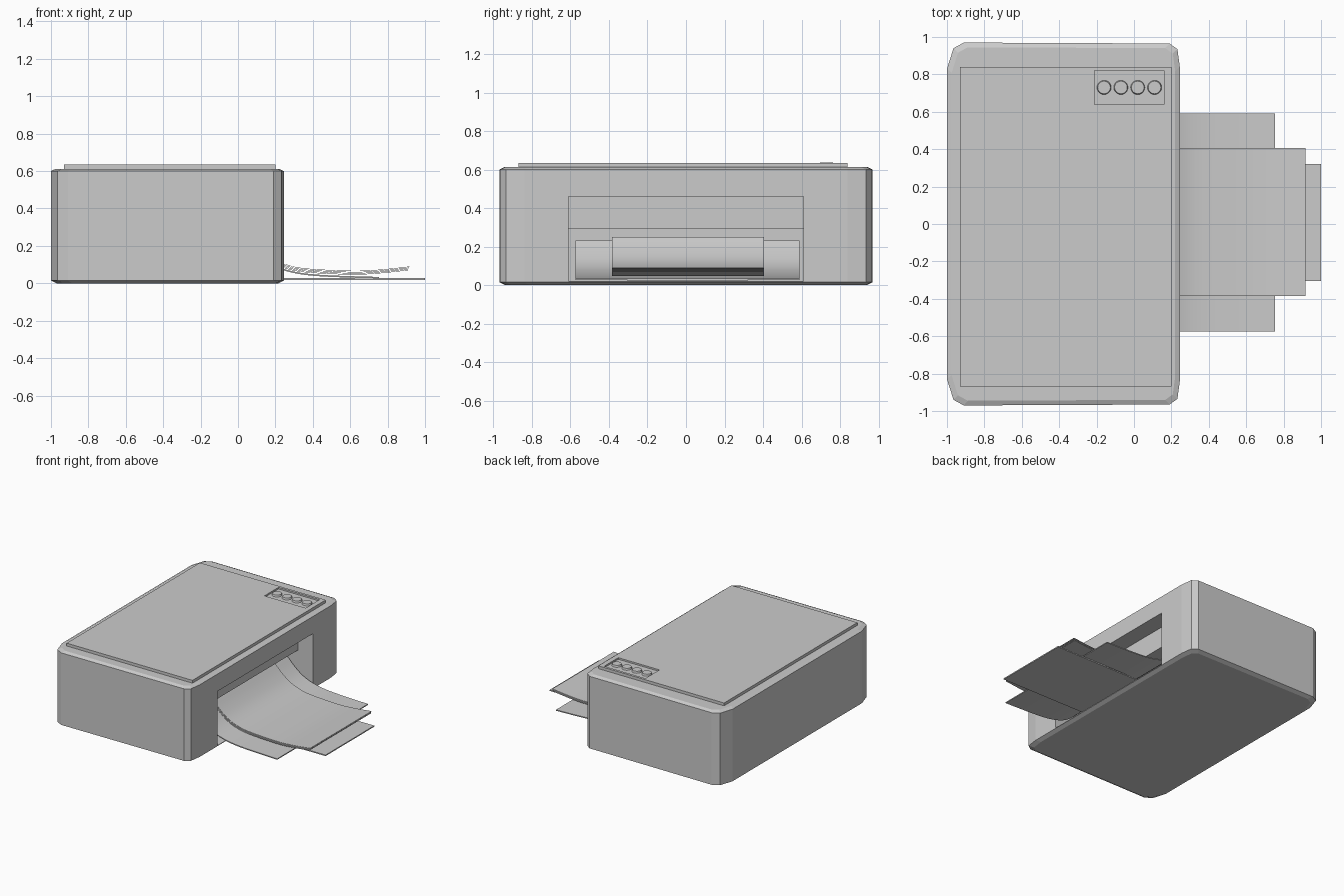
import bpy, bmesh
from mathutils import Vector

if "Cube" in bpy.data.objects:
    bpy.data.objects.remove(bpy.data.objects["Cube"])


def finish(name, bm, smooth=None):
    bmesh.ops.recalc_face_normals(bm, faces=bm.faces[:])
    me = bpy.data.meshes.new(name)
    bm.to_mesh(me)
    bm.free()
    ob = bpy.data.objects.new(name, me)
    bpy.context.collection.objects.link(ob)
    if smooth:
        bpy.ops.object.select_all(action='DESELECT')
        ob.select_set(True)
        bpy.context.view_layer.objects.active = ob
        bpy.ops.object.shade_smooth_by_angle(angle=smooth)
    return ob


def loft(name, rings, smooth=None):
    """Capped skin through rings of equal point count."""
    bm = bmesh.new()
    vr = [[bm.verts.new(p) for p in r] for r in rings]
    n = len(vr[0])
    for a, b in zip(vr, vr[1:]):
        for i in range(n):
            j = (i + 1) % n
            bm.faces.new((a[i], a[j], b[j], b[i]))
    bm.faces.new(vr[0])
    bm.faces.new(vr[-1])
    return finish(name, bm, smooth)


def box(name, lo, hi):
    ring = [(lo[0], lo[1]), (hi[0], lo[1]), (hi[0], hi[1]), (lo[0], hi[1])]
    return loft(name, [[(x, y, z) for x, y in ring] for z in (lo[2], hi[2])])


def extrude_y(name, profile, y0, y1, smooth=None):
    return loft(name, [[(x, y, z) for x, z in profile] for y in (y0, y1)], smooth)


def cut(ob, cutter):
    m = ob.modifiers.new("cut", 'BOOLEAN')
    m.operation, m.solver, m.object = 'DIFFERENCE', 'EXACT', cutter
    bpy.context.view_layer.objects.active = ob
    bpy.ops.object.modifier_apply(modifier=m.name)
    bpy.data.objects.remove(cutter)


def sheet(name, path, y0, y1, thick):
    pts = path + [(x, z - thick) for x, z in reversed(path)]
    return extrude_y(name, pts, y0, y1, 0.5)


def smooth_path(pts, steps=4):
    """Catmull-Rom through the path points."""
    p = [Vector(q) for q in [pts[0]] + pts + [pts[-1]]]
    out = []
    for i in range(1, len(p) - 2):
        a, b, c, d = p[i - 1:i + 3]
        for s in range(steps):
            t = s / steps
            v = 0.5 * (2 * b + (c - a) * t + (2 * a - 5 * b + 4 * c - d) * t**2
                       + (3 * b - a - 3 * c + d) * t**3)
            out.append((v.x, v.y))
    return out + [pts[-1]]


# Body: corner-clipped shell with softened top and bottom rims
def outline(inset, z):
    half = [(0.245, 0.84), (0.232, 0.935), (0.19, 0.965),
            (-0.91, 0.97), (-0.965, 0.94), (-1.0, 0.83)]
    pts = half + [(x, -y) for x, y in reversed(half)]
    cx, sx, sy = -0.3775, 1 - inset / 0.62, 1 - inset / 0.97
    return [(cx + (x - cx) * sx, y * sy, z) for x, y in pts]


body = loft("body", [outline(0.03, 0), outline(0, 0.015),
                     outline(0, 0.6), outline(0.025, 0.612)])

# Stepped paper opening in the output side
opening = [(0.4, 0.02), (-0.4, 0.02), (-0.4, 0.29),
           (0.11, 0.29), (0.11, 0.46), (0.4, 0.46)]
cut(body, extrude_y("opening_cutter", opening, -0.61, 0.61))

# Scanner lid with a recessed control panel
lid = box("lid", (-0.93, -0.87, 0.605), (0.2, 0.84, 0.635))
cut(lid, box("panel_cutter", (-0.21, 0.64, 0.622), (0.16, 0.82, 0.7)))

# Control buttons
for i in range(4):
    bm = bmesh.new()
    bmesh.ops.create_cone(bm, cap_ends=True, segments=20, radius1=0.038,
                          radius2=0.034, depth=0.014)
    bmesh.ops.translate(bm, verts=bm.verts[:],
                        vec=(-0.16 + i * 0.09, 0.73, 0.629))
    finish(f"button_{i + 1}", bm, 0.5)

# Output tray: curved wide guide and a flat narrow extension beneath
guide = smooth_path([(0.03, 0.23), (0.09, 0.17), (0.16, 0.115), (0.24, 0.078),
                     (0.35, 0.054), (0.5, 0.042), (0.755, 0.034)])
sheet("tray_guide", guide, -0.575, 0.59, 0.008)
box("tray_extension", (-0.3, -0.305, 0.018), (1.0, 0.32, 0.027))

# Stack of printed sheets, curling up slightly at the free end
paper = smooth_path([(0.04, 0.232), (0.1, 0.172), (0.17, 0.118), (0.25, 0.083),
                     (0.36, 0.061), (0.6, 0.049), (0.75, 0.055), (0.91, 0.072)])
for i in range(4):
    lift = i * 0.006
    stack = [(x + lift * 0.4, z + lift) for x, z in paper]
    sheet(f"paper_{i + 1}", stack, -0.385, 0.405, 0.0025)
